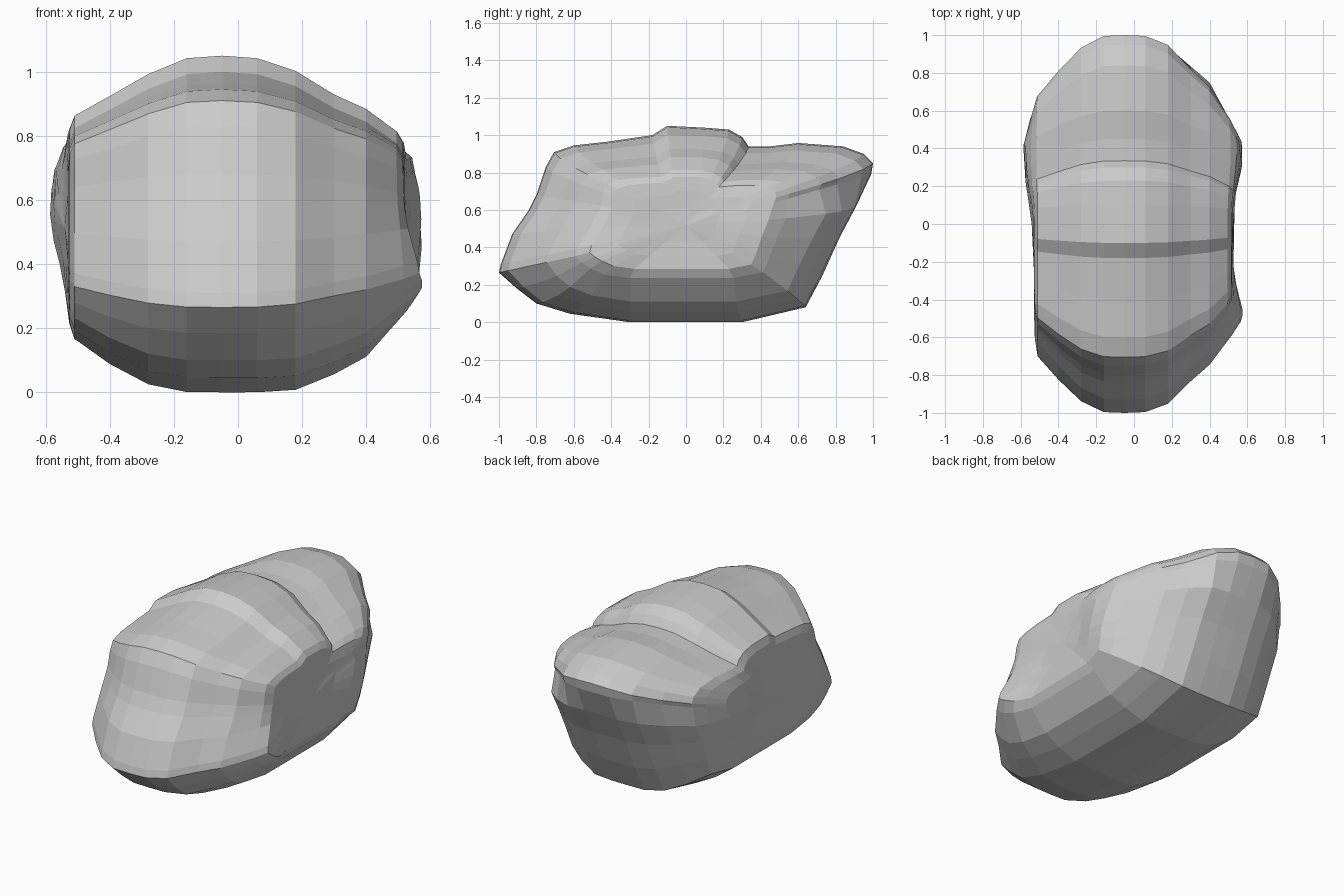
import bpy, bmesh
from math import exp

# Side profile (y, z): mid-line of the rock, then the matching smaller outline at its right flank
PROFILE = [
    (-.30, 0, -.30, .265), (-.62, .045, -.42, .28), (-.80, .10, -.49, .31), (-.91, .185, -.53, .335),
    (-1.0, .265, -.56, .36), (-.99, .31, -.55, .40), (-.93, .47, -.48, .51), (-.84, .60, -.45, .58),
    (-.80, .68, -.43, .62), (-.75, .83, -.42, .69), (-.705, .91, -.40, .73), (-.60, .945, -.34, .75),
    (-.42, .965, -.25, .76), (-.18, 1.0, -.13, .765), (-.10, 1.05, -.07, .80), (.10, 1.04, .08, .80),
    (.23, 1.03, .14, .785), (.30, .99, .18, .76), (.335, .94, .19, .74), (.45, .94, .30, .75),
    (.60, .958, .40, .75), (.84, .94, .48, .74), (.95, .90, .52, .71), (1.0, .85, .525, .68),
    (.99, .79, .51, .65), (.91, .62, .48, .55), (.82, .45, .44, .45), (.73, .25, .41, .36),
    (.64, .08, .38, .29), (.30, 0, .25, .265),
]

# Cross slices: x, blend towards flank outline, shrink towards flank centre, bulge strength
SLICES = [
    (-.53, .70, .35, 1), (-.53, .70, .65, 1), (-.525, .70, .88, .8), (-.51, .68, 1, .4),
    (-.40, .40, 1, 0), (-.28, .14, 1, 0), (-.16, .01, 1, 0), (-.05, 0, 1, 0), (.06, .01, 1, 0),
    (.18, .11, 1, 0), (.30, .38, 1, 0), (.40, .58, 1, 0), (.495, .93, 1, .7),
    (.515, 1, .92, 1), (.52, 1, .65, 1), (.52, 1, .35, 1),
]


def bump(y, z, cy, cz, ry, rz):
    return .06 * exp(-((y - cy) / ry) ** 2 - ((z - cz) / rz) ** 2)


def blends(x, w, y, z):
    # rounder top, fuller underside and fuller lower back
    wy = wz = w
    if z > .8:
        wz = w ** .75
    elif z < .2:
        wz = w ** (1.6 if x > 0 else 1.2)
    if y > .5 and z < .7:
        wy = w ** (1.8 if x > 0 else 1.25)
    return wy, wz


bm = bmesh.new()
rings = []
for x, w, s, b in SLICES:
    ring = []
    for y0, z0, y1, z1 in PROFILE:
        wy, wz = blends(x, w, y0, z0)
        y = (y0 + (y1 - y0) * wy) * s
        z = .52 + (z0 + (z1 - z0) * wz - .52) * s
        if x > 0:
            dx = b * (bump(y, z, .38, .49, .2, .28) + bump(y, z, -.47, .33, .15, .16))
        else:
            dx = -b * bump(y, z, .36, .58, .24, .2)
        ring.append(bm.verts.new((x + dx, y, z)))
    rings.append(ring)

# Skin between slices
n = len(PROFILE)
for a, c in zip(rings, rings[1:]):
    for i in range(n):
        j = (i + 1) % n
        bm.faces.new((a[i], a[j], c[j], c[i]))

# Flank caps
caps = [bm.faces.new(rings[0]), bm.faces.new(rings[-1])]
bmesh.ops.poke(bm, faces=caps)
bmesh.ops.recalc_face_normals(bm, faces=bm.faces)

mesh = bpy.data.meshes.new("rock")
bm.to_mesh(mesh)
bm.free()
rock = bpy.data.objects.new("rock", mesh)
bpy.context.collection.objects.link(rock)
